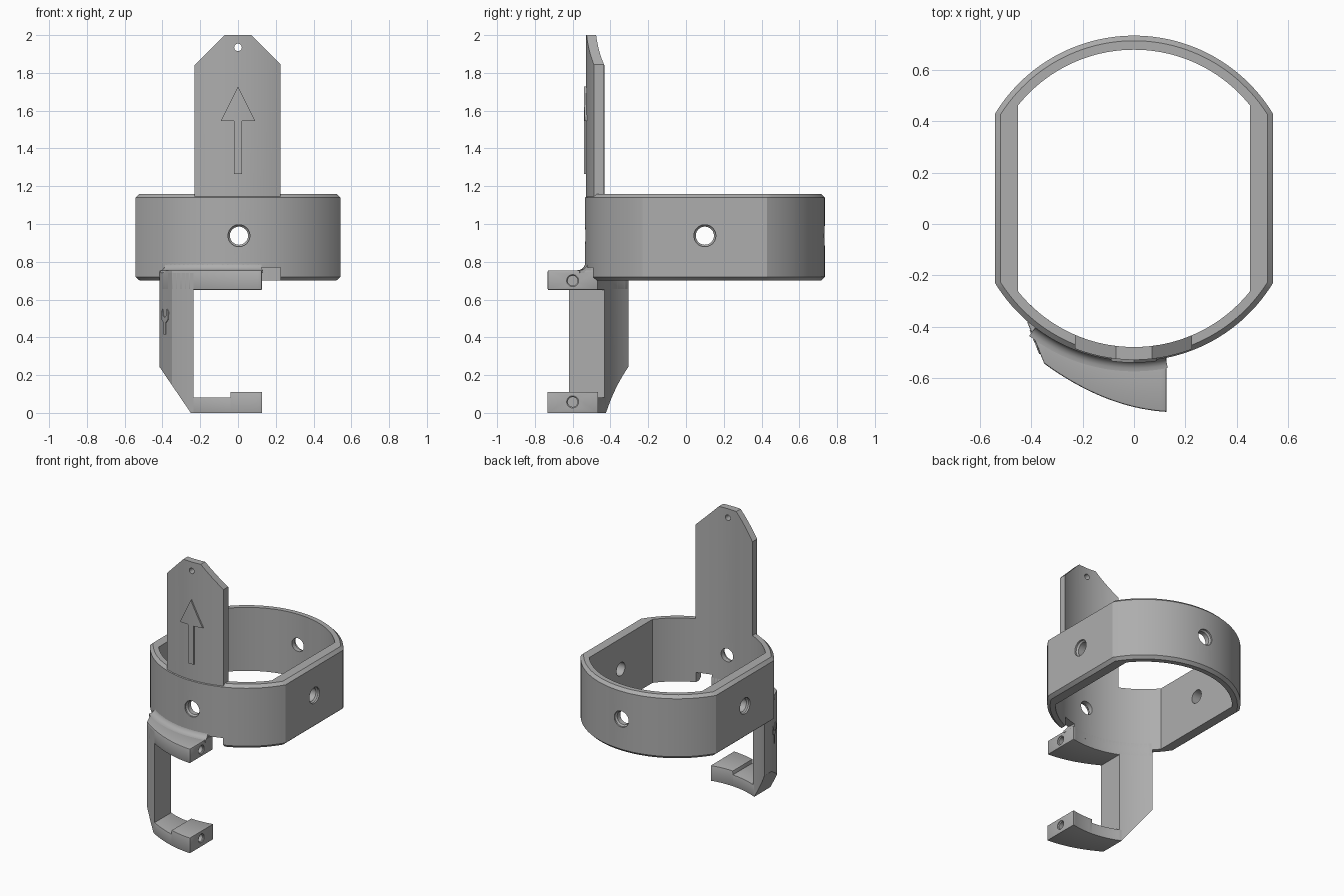
import bpy, bmesh, math
from mathutils import Vector, Matrix

if "Cube" in bpy.data.objects:
    bpy.data.objects.remove(bpy.data.objects["Cube"])

grey = bpy.data.materials.new("plain_grey")
grey.diffuse_color = (0.42, 0.42, 0.42, 1)
grey.use_nodes = True
grey.node_tree.nodes["Principled BSDF"].inputs["Base Color"].default_value = grey.diffuse_color
CY, R_IN, R_OUT = 0.1, 0.58, 0.635      # ring centre and radii


def make(name, bm):
    bmesh.ops.recalc_face_normals(bm, faces=bm.faces)
    me = bpy.data.meshes.new(name)
    bm.to_mesh(me)
    bm.free()
    me.materials.append(grey)
    ob = bpy.data.objects.new(name, me)
    bpy.context.collection.objects.link(ob)
    return ob


def loft(name, sections, closed=False):
    """Join a row of cross-sections, capped or closed into a loop."""
    bm = bmesh.new()
    rows = [[bm.verts.new(p) for p in s] for s in sections]
    n = len(rows[0])
    pairs = list(zip(rows, rows[1:])) + ([(rows[-1], rows[0])] if closed else [])
    for a, b in pairs:
        for i in range(n):
            j = (i + 1) % n
            bm.faces.new((a[i], a[j], b[j], b[i]))
    if not closed:
        bm.faces.new(rows[0])
        bm.faces.new(rows[-1])
    return make(name, bm)


def activate(ob):
    bpy.ops.object.select_all(action='DESELECT')
    ob.select_set(True)
    bpy.context.view_layer.objects.active = ob


def cut(ob, cutter):
    cutter.hide_render = True
    m = ob.modifiers.new("cut", 'BOOLEAN')
    m.operation, m.solver, m.object = 'DIFFERENCE', 'EXACT', cutter
    activate(ob)
    bpy.ops.object.modifier_apply(modifier=m.name)
    bpy.data.objects.remove(cutter)


def lathe(axis, centre, profile, n=40):
    """Round cutter along x or y from (distance, radius) pairs."""
    secs = []
    for d, r in profile:
        row = []
        for i in range(n):
            a = 2 * math.pi * i / n
            u, w = r * math.cos(a), r * math.sin(a)
            off = (d, u, w) if axis == 'x' else (u, d, w)
            row.append(Vector(centre) + Vector(off))
        secs.append(row)
    return loft("hole_cutter", secs)


def circ(r):
    return lambda x: CY - math.sqrt(r * r - x * x)


def columns(x0, x1, n, extra=()):
    return sorted({round(x0 + (x1 - x0) * i / n, 5) for i in range(n + 1)} | set(extra))


def slab(name, xs, yin, yout, zlo, zhi):
    return loft(name, [[(x, yin(x), zlo(x)), (x, yout(x), zlo(x)),
                        (x, yout(x), zhi(x)), (x, yin(x), zhi(x))] for x in xs])


def const(v):
    return lambda x: v


# Band: round ring with two flat sides and chamfered rims
def outline(r, flat, n=48):
    a = math.acos(flat / r)
    angs = [a + (math.pi - 2 * a) * i / n for i in range(n + 1)]
    angs += [t + math.pi for t in angs]
    return [(r * math.cos(t), CY + r * math.sin(t)) for t in angs]


levels = [(R_IN, .453, .70), (.615, .52, .70), (R_OUT, .543, .72),
          (R_OUT, .543, 1.14), (.615, .52, 1.16), (R_IN, .453, 1.16)]
rings = [[(x, y, z) for x, y in outline(r, f)] for r, f, z in levels]
band = loft("band", rings, closed=True)

# Four screw holes with countersinks, and the slot beside the bracket
for axis, half, c in (('y', R_OUT, (.005, CY, .938)), ('x', .543, (0, CY, .938))):
    prof = [(-.8, .058), (-half + .012, .058), (-half + .022, .048),
            (half - .022, .048), (half - .012, .058), (.8, .058)]
    cut(band, lathe(axis, c, prof))
slot = slab("slot_cutter", [.12, .225], const(-.3), const(-.7), const(.6), const(.77))
cut(band, slot)

# Upright tab with clipped corners and a pin hole
tab = slab("upright_tab", columns(-.23, .226, 24, (-.07, .07)), circ(R_IN), circ(.63),
           const(1.13), lambda x: 2 - max(0, abs(x) - .07))
cut(tab, lathe('y', (0, 0, 1.935), [(-.9, .02), (-.2, .02)], 24))

# Raised arrow on the tab
arrow_head = slab("arrow_head", columns(-.09, .09, 12), circ(.61), circ(.641),
                  const(1.545), lambda x: 1.727 - abs(x) * 2)
arrow_shaft = slab("arrow_shaft", columns(-.022, .022, 4), circ(.61), circ(.641),
                   const(1.265), const(1.55))


# Side bracket: post and two arms
def bracket_front(x):
    if x < -.35:
        return -.375 - (x + .42) * 2.43
    return -.545 - .392 * (x + .35) + .7 * (x + .35) * (x - .13)


post = slab("bracket_post", columns(-.415, -.235, 12, (-.35, -.25)), circ(R_IN),
            bracket_front, lambda x: max(0, .25 - (x + .42) * 1.47), const(.74))
top_arm = slab("bracket_top_arm", columns(-.415, .127, 24, (-.35,)), circ(R_IN),
               bracket_front, const(.65), const(.755))
low_arm = slab("bracket_low_arm", columns(-.25, .127, 18, (-.0405, -.0395)), circ(R_IN),
               bracket_front, const(0), lambda x: .11 if x > -.04 else .082)
for arm, z in ((top_arm, .70), (low_arm, .058)):
    bev = arm.modifiers.new("soft_edges", 'BEVEL')
    bev.width, bev.segments, bev.limit_method = .007, 2, 'ANGLE'
    bev.angle_limit = math.radians(40)
    activate(arm)
    bpy.ops.object.modifier_apply(modifier=bev.name)
    cut(arm, lathe('x', (0, -.6, z), [(0, .026), (.117, .026), (.122, .032), (.2, .032)], 28))

# Curved fillet between top arm and band
steps = [math.pi / 2 * i / 5 for i in range(6)]
prof = [(.61, .74), (.61, .797)]
prof += [(.675 - .042 * math.cos(t), .797 - .042 * math.sin(t)) for t in steps]
prof += [(.675, .74)]
secs = []
for x in columns(-.385, .124, 24):
    a = math.asin(x / R_OUT)
    secs.append([(r * math.sin(a), max(CY - r * math.cos(a), bracket_front(x) + .004), z)
                 for r, z in prof])
fillet = loft("arm_fillet", secs)

# Small forked mark on the post's slanted face
bm = bmesh.new()
half = [(.012, .415), (.012, .475), (.045, .495), (.05, .535), (.03, .55), (.022, .515)]
shape = half + [(0, .505)] + [(-u, z) for u, z in reversed(half)]
t, nrm = Vector((.38, -.925, 0)), Vector((-.925, -.38, 0))
base = Vector((-.385, -.46, 0))
face = bm.faces.new([bm.verts.new(base + t * u + nrm * -.004 + Vector((0, 0, z)))
                     for u, z in shape])
ext = bmesh.ops.extrude_face_region(bm, geom=[face])
bmesh.ops.translate(bm, vec=nrm * .008,
                    verts=[g for g in ext["geom"] if isinstance(g, bmesh.types.BMVert)])
make("fork_mark", bm)

# Smooth the curved faces, keep the edges sharp
for ob in list(bpy.context.collection.objects):
    activate(ob)
    bpy.ops.object.shade_smooth_by_angle(angle=math.radians(25))
